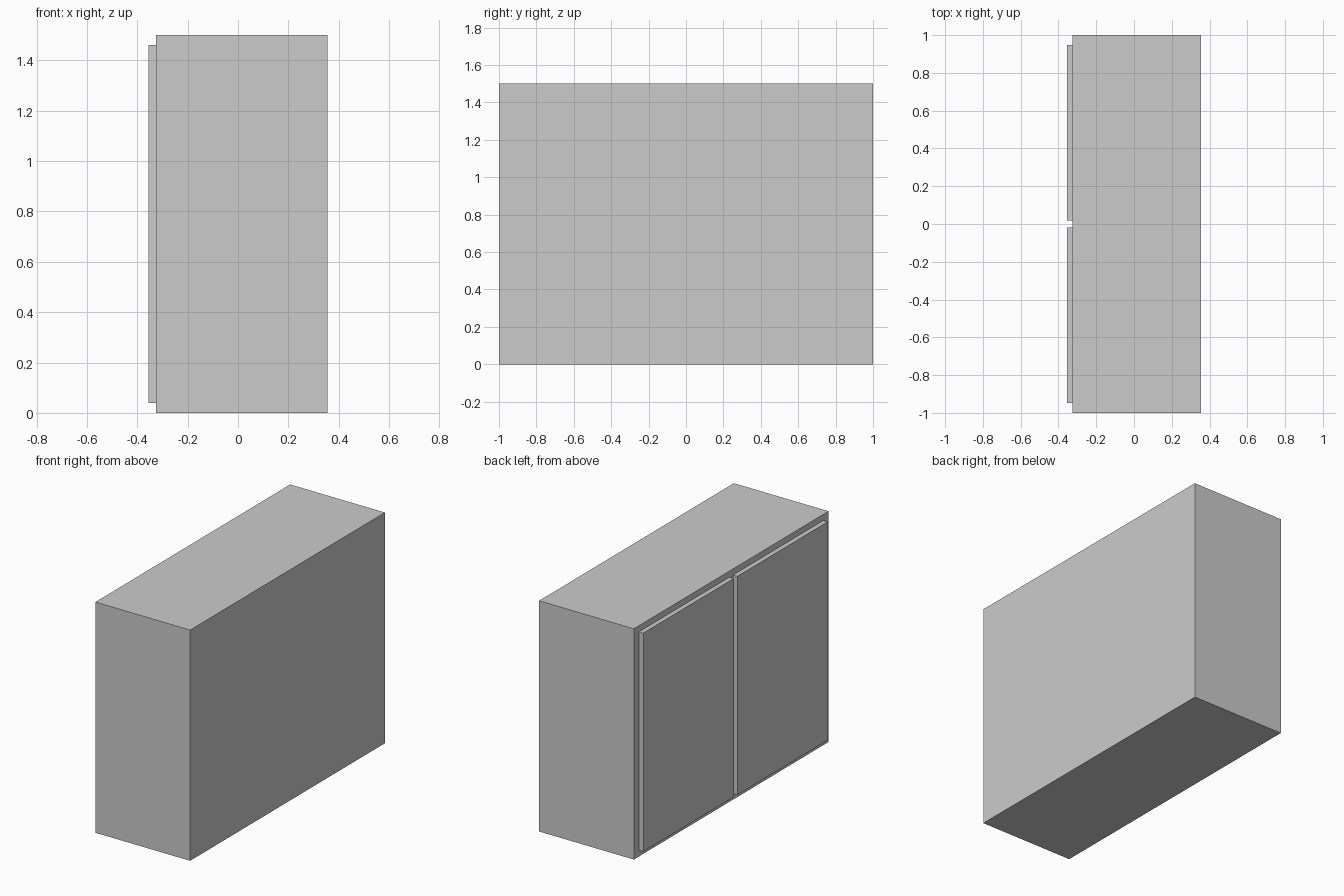
import bpy

if "Cube" in bpy.data.objects:
    bpy.data.objects.remove(bpy.data.objects["Cube"])


def box(name, lo, hi):
    """Axis-aligned box between two corners."""
    centre = [(a + b) / 2 for a, b in zip(lo, hi)]
    size = [b - a for a, b in zip(lo, hi)]
    bpy.ops.mesh.primitive_cube_add(size=1, location=centre)
    ob = bpy.context.object
    ob.name = name
    ob.scale = size
    bpy.ops.object.transform_apply(location=False, rotation=False, scale=True)
    return ob


HALF_DEPTH = 0.356
BODY_FACE = -0.325

# Cabinet carcass
box("cabinet_body", (BODY_FACE, -1, 0), (HALF_DEPTH, 1, 1.5))

# Pair of door panels on the -x face, with a narrow gap between them
for name, y0, y1 in (("door_left", 0.018, 0.947), ("door_right", -0.947, -0.018)):
    box(name, (-HALF_DEPTH, y0, 0.04), (BODY_FACE, y1, 1.46))
